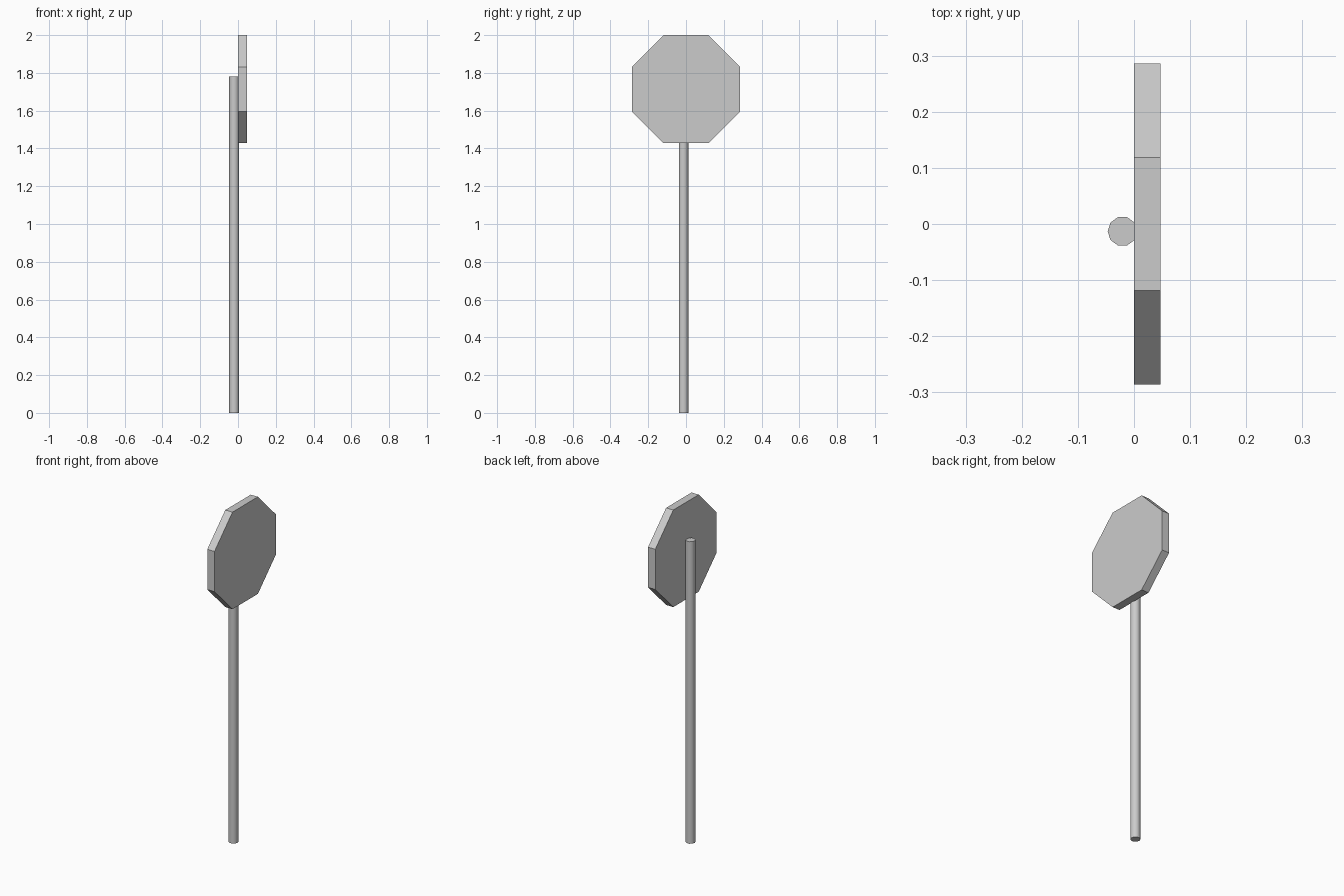
import bpy
from math import radians, pi, cos

if "Cube" in bpy.data.objects:
    bpy.data.objects.remove(bpy.data.objects["Cube"])


def prism(name, sides, radius, depth, location, rotation=(0, 0, 0)):
    bpy.ops.mesh.primitive_cylinder_add(vertices=sides, radius=radius, depth=depth,
                                        location=location, rotation=rotation)
    obj = bpy.context.object
    obj.name = name
    return obj


def turn_mesh(obj, angle):
    # spin the cross-section about its own axis
    from mathutils import Matrix
    obj.data.transform(Matrix.Rotation(angle, 4, 'Z'))


# Octagonal sign plate, flat edges up and down, facing +x
HALF = 0.286
plate = prism("sign_plate", 8, HALF / cos(pi / 8), 0.047,
              (0.0235, 0, 2 - HALF), (0, radians(90), 0))
turn_mesh(plate, pi / 8)

# Ten-sided post behind the plate, corners pointing along x
post = prism("post", 10, 0.0265, 1.78, (-0.0205, -0.013, 0.89))
turn_mesh(post, radians(90))
bpy.ops.object.shade_smooth_by_angle(angle=radians(40))
